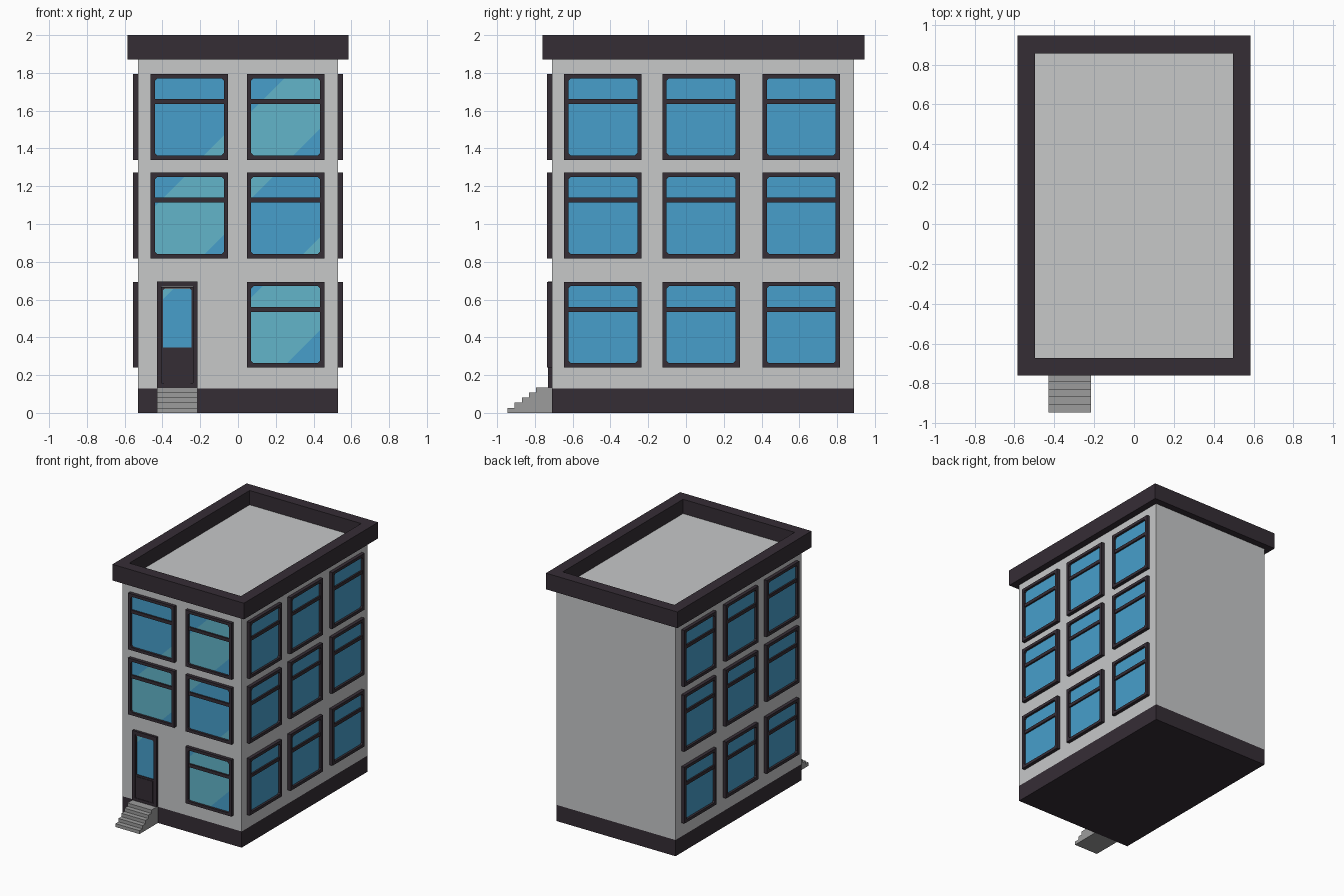
import bpy, bmesh, math
from mathutils import Vector

if "Cube" in bpy.data.objects:
    bpy.data.objects.remove(bpy.data.objects["Cube"])


def material(name, hexcode):
    def lin(c):
        return c / 12.92 if c <= 0.04045 else ((c + 0.055) / 1.055) ** 2.4
    m = bpy.data.materials.new(name)
    m.diffuse_color = [lin(int(hexcode[i:i + 2], 16) / 255) for i in (0, 2, 4)] + [1]
    m.use_nodes = True
    m.node_tree.nodes["Principled BSDF"].inputs["Base Color"].default_value = m.diffuse_color
    return m


WALL = material("wall_grey", "C7C8C9")
DARK = material("dark_trim", "352D35")
BLUE = material("glass_blue", "479FCB")
TEAL = material("glass_teal", "62B5CA")
STONE = material("step_grey", "9C9C9C")

X, Y0, Y1 = 0.53, -0.71, 0.89      # wall planes
YC = (Y0 + Y1) / 2


def add(name, bm, mats, loc=(0, 0, 0), turn=0):
    me = bpy.data.meshes.new(name)
    bm.to_mesh(me)
    bm.free()
    for m in mats:
        me.materials.append(m)
    return place(name, me, loc, turn)


def place(name, me, loc, turn):
    ob = bpy.data.objects.new(name, me)
    ob.location = loc
    ob.rotation_euler.z = turn
    bpy.context.collection.objects.link(ob)
    return ob


def box(bm, x0, x1, y0, y1, z0, z1):
    vs = bmesh.ops.create_cube(bm, size=1)["verts"]
    for v in vs:
        v.co = Vector(((x0, x1)[v.co.x > 0], (y0, y1)[v.co.y > 0], (z0, z1)[v.co.z > 0]))
    return vs


def frame_ring(bm, w, h, t, depth, cut=0.012):
    """Rectangular frame facing -y, with clipped inner corners."""
    outer, inner = [], []
    for sx, sz in ((-1, -1), (1, -1), (1, 1), (-1, 1)):
        outer.append(bm.verts.new((sx * w / 2, 0, sz * h / 2)))
        a, b = sx * (w / 2 - t), sz * (h / 2 - t)
        pair = [(a, b - sz * cut), (a - sx * cut, b)]
        if sx * sz < 0:
            pair.reverse()
        inner.append([bm.verts.new((p, 0, q)) for p, q in pair])
    faces = []
    for i in range(4):
        j = (i + 1) % 4
        faces.append(bm.faces.new((outer[i], inner[i][0], inner[i][1])))
        faces.append(bm.faces.new((outer[i], outer[j], inner[j][0], inner[i][1])))
    ext = bmesh.ops.extrude_face_region(bm, geom=faces, use_keep_orig=True)["geom"]
    for v in ext:
        if isinstance(v, bmesh.types.BMVert):
            v.co.y = -depth
    bmesh.ops.recalc_face_normals(bm, faces=bm.faces)


def glass(w, h, y, top_left=0, bottom_right=0, swap=False):
    """Pane facing -y whose diagonal corners carry the second glass colour."""
    bm = bmesh.new()
    bm.faces.new([bm.verts.new((sx * w / 2, y, sz * h / 2))
                  for sx, sz in ((-1, -1), (1, -1), (1, 1), (-1, 1))])
    lo, hi = top_left - (w + h) / 2, (w + h) / 2 - bottom_right   # limits on x - z
    for s in (lo, hi):
        bmesh.ops.bisect_plane(bm, geom=bm.verts[:] + bm.edges[:] + bm.faces[:],
                               plane_co=(s, 0, 0), plane_no=(1, 0, -1))
    for f in bm.faces:
        c = f.calc_center_median()
        f.material_index = int((not lo < c.x - c.z < hi) != swap)
    return bm


# Walls and plinth
bm = bmesh.new()
box(bm, -X, X, Y0, Y1, 0.13, 1.875)
add("walls", bm, [WALL])
bm = bmesh.new()
box(bm, -X, X, Y0, Y1, 0, 0.13)
add("plinth", bm, [DARK])

# Overhanging parapet with sunken roof
bm = bmesh.new()
box(bm, -0.585, 0.585, -0.76, 0.945, 1.87, 2.0)
top = max(bm.faces, key=lambda f: f.calc_center_median().z)
bmesh.ops.inset_region(bm, faces=[top], thickness=0.125)
hole = bmesh.ops.extrude_face_region(bm, geom=[top])["geom"]
bmesh.ops.delete(bm, geom=[top], context="FACES_ONLY") if top.is_valid else None
for g in hole:
    if isinstance(g, bmesh.types.BMVert):
        g.co.z = 1.885
    elif isinstance(g, bmesh.types.BMFace):
        g.material_index = 1
bmesh.ops.recalc_face_normals(bm, faces=bm.faces)
add("roof_parapet", bm, [DARK, WALL])

# Windows: one shared frame mesh, panes varying on the front
W, H, T = 0.41, 0.454, 0.023
ROWS = (0.467, 1.045, 1.567)
bm = bmesh.new()
frame_ring(bm, W, H, T, 0.027)
box(bm, -W / 2 + T, W / 2 - T, -0.022, 0, 0.068, 0.094)
frame_ob = add("front_window_frame", bm, [DARK], (0.252, Y0, ROWS[0]))
frame_mesh = frame_ob.data

# (x, row, top-left corner, bottom-right corner, mostly teal)
FRONT = [(0.252, 0, 0.06, 0.175, True), (-0.257, 1, 0.155, 0.1, True),
         (0.252, 1, 0.115, 0.09, False), (-0.257, 2, 0, 0.105, False),
         (0.252, 2, 0.175, 0.14, True)]
for i, (x, r, a, b, swap) in enumerate(FRONT):
    loc = (x, Y0, ROWS[r])
    if i:
        place("front_window_frame", frame_mesh, loc, 0)
    add("front_window_glass", glass(W - 2 * T, H - 2 * T, -0.009, a, b, swap), [BLUE, TEAL], loc)

side_ob = None
for side, name in ((1, "right"), (-1, "left")):
    for z in ROWS:
        for y in (-0.44, 0.08, 0.61):
            loc, turn = (side * X, y, z), side * math.pi / 2
            place(name + "_window_frame", frame_mesh, loc, turn)
            if side_ob is None:
                side_ob = add("right_window_glass", glass(W - 2 * T, H - 2 * T, -0.009), [BLUE, TEAL], loc, turn)
            else:
                place(name + "_window_glass", side_ob.data, loc, turn)

# Door: frame, lower panel, leaf surround and glass
DX = -0.322
bm = bmesh.new()
frame_ring(bm, 0.216, 0.562, 0.025, 0.02, 0.001)
add("door_frame", bm, [DARK], (DX, Y0, 0.414))
bm = bmesh.new()
frame_ring(bm, 0.17, 0.335, 0.009, 0.012, 0.008)
add("door_glass_surround", bm, [DARK], (DX, Y0, 0.499))
bm = bmesh.new()
box(bm, -0.083, 0.083, -0.012, 0, 0.135, 0.345)
box(bm, -0.07, 0.07, -0.016, 0, 0.155, 0.33)
add("door_panel", bm, [DARK], (DX, Y0, 0))
add("door_glass", glass(0.154, 0.31, -0.006, 0.055), [BLUE, TEAL], (DX, Y0, 0.5))

# Entrance steps: stepped side profile extruded across
N, RISE, RUN = 5, 0.027, 0.038
profile = [(Y0, 0), (-0.945, 0)]
for i in range(N):
    y = -0.945 + i * RUN
    profile += [(y, (i + 1) * RISE), (Y0 if i == N - 1 else y + RUN, (i + 1) * RISE)]
bm = bmesh.new()
f = bm.faces.new([bm.verts.new((DX - 0.107, y, z)) for y, z in profile])
ext = bmesh.ops.extrude_face_region(bm, geom=[f], use_keep_orig=True)["geom"]
bmesh.ops.translate(bm, verts=[g for g in ext if isinstance(g, bmesh.types.BMVert)], vec=(0.214, 0, 0))
bmesh.ops.recalc_face_normals(bm, faces=bm.faces)
add("entrance_steps", bm, [STONE])
